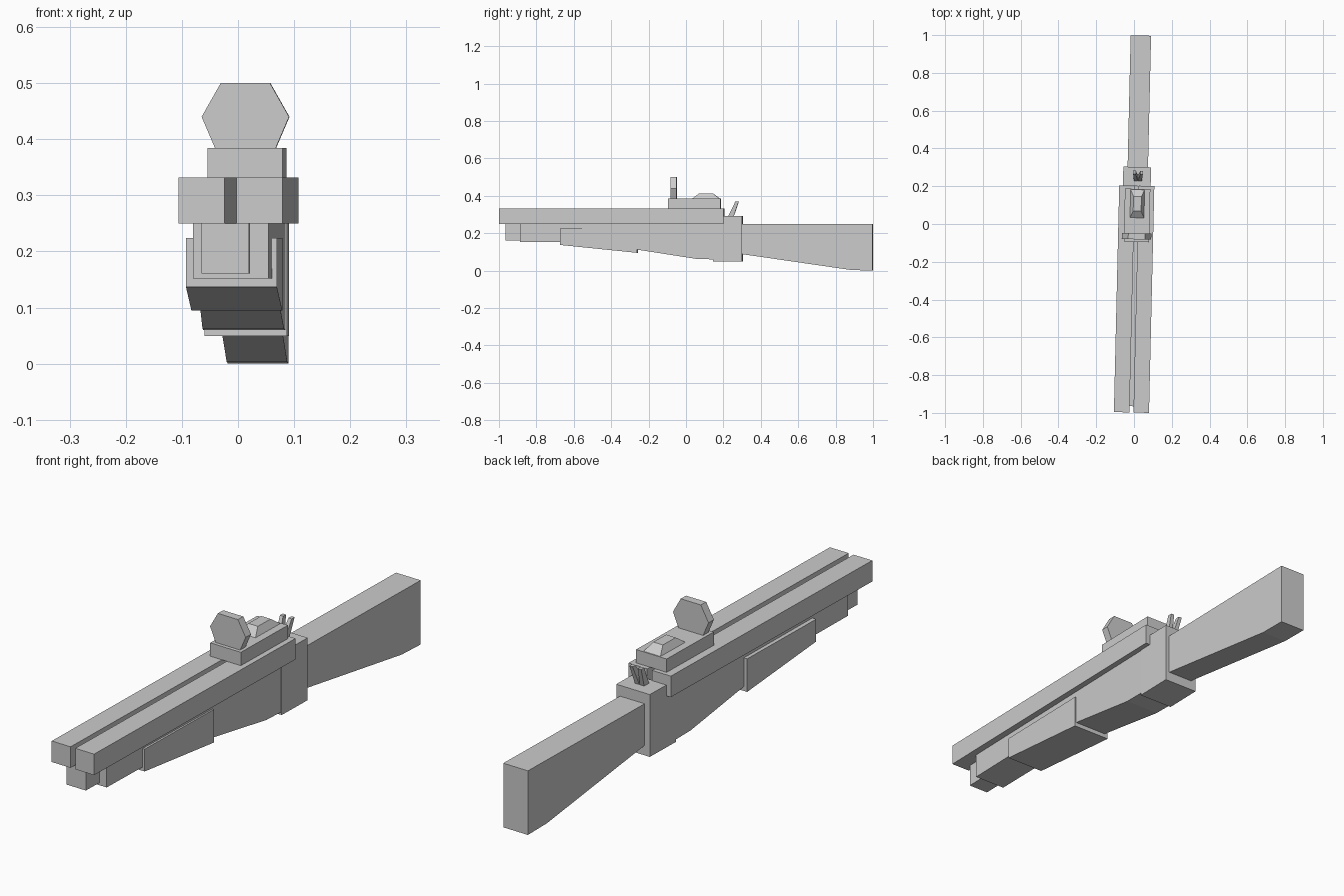
import bpy
import bmesh

if "Cube" in bpy.data.objects:
    bpy.data.objects.remove(bpy.data.objects["Cube"])

YAW = -0.0235   # the whole model is turned slightly about z
SHIFT = 0.01


def finish(name, bm):
    bmesh.ops.recalc_face_normals(bm, faces=bm.faces)
    mesh = bpy.data.meshes.new(name)
    bm.to_mesh(mesh)
    bm.free()
    obj = bpy.data.objects.new(name, mesh)
    obj.rotation_euler.z = YAW
    obj.location.x = SHIFT
    bpy.context.collection.objects.link(obj)
    return obj


def loft(name, pts, cx=0.0, lean=0.0):
    """Side profile of (y, z, half width); lean shifts x with height."""
    bm = bmesh.new()
    z0 = pts[0][1]
    sides = []
    for s in (-1, 1):
        sides.append([bm.verts.new((cx + s * h + lean * (z - z0), y, z)) for y, z, h in pts])
    left, right = sides
    bm.faces.new(left)
    bm.faces.new(right[::-1])
    n = len(pts)
    for i in range(n):
        j = (i + 1) % n
        bm.faces.new((left[i], right[i], right[j], left[j]))
    return finish(name, bm)


def prism(name, profile, half, cx=0.0):
    return loft(name, [(y, z, half) for y, z in profile], cx)


def box(name, y0, y1, z0, z1, half, cx=0.0):
    return prism(name, [(y0, z0), (y1, z0), (y1, z1), (y0, z1)], half, cx)


# Paired barrels and the two small levers behind them
for side, s in (("left", -1), ("right", 1)):
    box(side + "_barrel", -0.998, 0.203, 0.25, 0.332, 0.0412, s * 0.0517)
    loft(side + "_lever", [(0.225, 0.288, 0.010), (0.255, 0.288, 0.010),
                           (0.282, 0.368, 0.007), (0.264, 0.368, 0.007)],
         0.005 + s * 0.010, s * 0.11)

# Under-barrel body, flaring slightly toward the receiver
loft("lower_body", [(-0.885, 0.152, 0.067), (-0.66, 0.152, 0.0683),
                    (-0.26, 0.112, 0.0707), (0.06, 0.062, 0.0727),
                    (0.15, 0.06, 0.0732), (0.15, 0.25, 0.0732),
                    (-0.885, 0.25, 0.067)], -0.002)
box("front_plug", -0.965, -0.87, 0.161, 0.25, 0.0425, -0.01)
prism("hand_grip", [(-0.672, 0.137), (-0.26, 0.095), (-0.26, 0.224), (-0.672, 0.224)],
      0.081, -0.006)

# Receiver, stepped to fit under the barrels
prism("receiver", [(0.147, 0.049), (0.302, 0.049), (0.302, 0.292),
                   (0.2, 0.292), (0.2, 0.25), (0.147, 0.25)], 0.0735)

# Stock
prism("stock", [(0.3, 0.088), (0.885, 0.003), (0.998, 0.0), (0.998, 0.25), (0.3, 0.25)],
      0.054, 0.003)

# Top mount with a bevelled raised pad
box("top_mount", -0.095, 0.186, 0.332, 0.384, 0.067, 0.005)
loft("raised_pad", [(0.033, 0.384, 0.037), (0.182, 0.384, 0.037),
                    (0.146, 0.411, 0.021), (0.069, 0.411, 0.021)], 0.005)

# Upright hexagonal plate
bm = bmesh.new()
outline = [(-0.054, 0.384), (0.054, 0.384), (0.078, 0.44),
           (0.044, 0.5), (-0.044, 0.5), (-0.078, 0.44)]
face = bm.faces.new([bm.verts.new((x + 0.005, -0.081, z)) for x, z in outline])
new = bmesh.ops.extrude_face_region(bm, geom=[face], use_keep_orig=True)["geom"]
bmesh.ops.translate(bm, vec=(0, 0.032, 0), verts=[g for g in new if isinstance(g, bmesh.types.BMVert)])
finish("hexagon_plate", bm)
